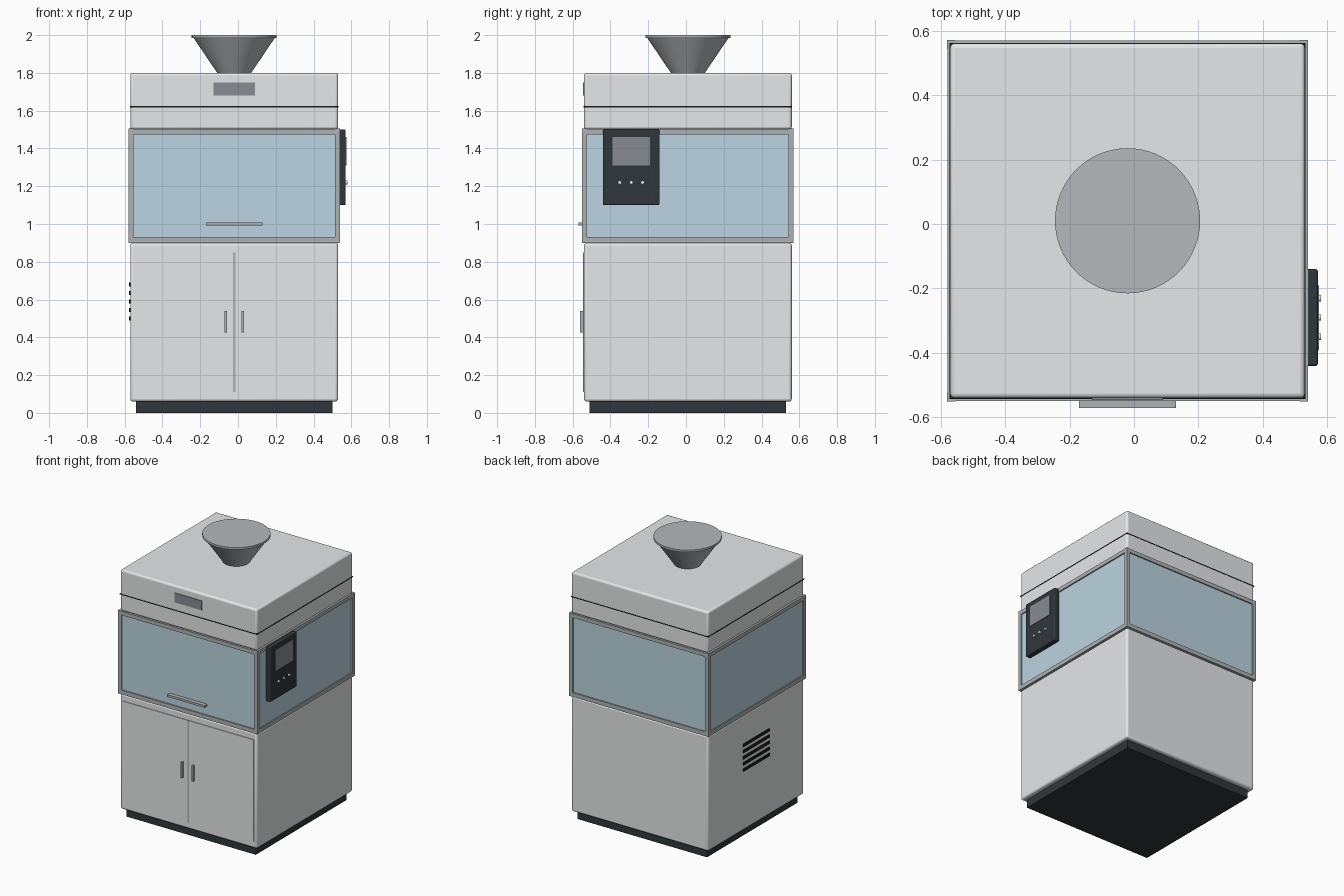
import bpy, math
from mathutils import Vector

if "Cube" in bpy.data.objects:
    bpy.data.objects.remove(bpy.data.objects["Cube"])

CX, CY = -0.02, 0.01   # cabinet axis


def mat(name, rgb):
    m = bpy.data.materials.new(name)
    m.diffuse_color = (*rgb, 1)
    m.use_nodes = True
    m.node_tree.nodes["Principled BSDF"].inputs["Base Color"].default_value = m.diffuse_color
    return m


DARK = mat("dark_grey", (0.028, 0.037, 0.042))
BLACK = mat("black", (0.01, 0.01, 0.012))
GLASS = mat("blue_glass", (0.50, 0.66, 0.75))
PANEL = mat("light_grey", (0.78, 0.80, 0.81))
METAL = mat("metal", (0.42, 0.45, 0.45))
HOPPER = mat("hopper_metal", (0.46, 0.48, 0.50))
SCREEN = mat("screen", (0.25, 0.26, 0.30))


def box(name, x, y, z, m, bevel=0.0):
    """Box from (min, max) ranges."""
    lo, hi = Vector((x[0], y[0], z[0])), Vector((x[1], y[1], z[1]))
    bpy.ops.mesh.primitive_cube_add(size=1, location=(lo + hi) / 2)
    o = bpy.context.object
    o.name = name
    o.scale = hi - lo
    bpy.ops.object.transform_apply(location=False, rotation=False, scale=True)
    o.data.materials.append(m)
    if bevel:
        b = o.modifiers.new("bevel", 'BEVEL')
        b.width, b.segments = bevel, 3
        bpy.ops.object.shade_smooth_by_angle()
    return o


def block(name, half, z, m, bevel=0.0):
    return box(name, (CX - half, CX + half), (CY - half, CY + half), z, m, bevel)


def cyl(name, r1, r2, loc, depth, m, verts=64, rot=(0, 0, 0)):
    bpy.ops.mesh.primitive_cone_add(vertices=verts, radius1=r1, radius2=r2,
                                    depth=depth, location=loc, rotation=rot)
    o = bpy.context.object
    o.name = name
    o.data.materials.append(m)
    bpy.ops.object.shade_smooth_by_angle()
    return o


# Main cabinet stack
block("plinth", 0.52, (0, 0.07), DARK)
block("lower_cabinet", 0.55, (0.06, 0.90), PANEL, 0.014)
block("glass_chamber", 0.55, (0.90, 1.50), GLASS)
block("top_housing", 0.55, (1.50, 1.80), PANEL, 0.014)
block("housing_seam", 0.552, (1.618, 1.624), BLACK)

# Chamber frame: rails and corner posts repeated on four sides
for i, side in enumerate(("front", "right", "back", "left")):
    a = i * math.pi / 2
    c, s = math.cos(a), math.sin(a)
    parts = [("lower_rail", (-0.535, 0.535), (-0.559, -0.532), (0.90, 0.93)),
             ("upper_rail", (-0.535, 0.535), (-0.559, -0.532), (1.475, 1.503)),
             ("corner_post", (-0.56, -0.533), (-0.56, -0.533), (0.90, 1.505))]
    for name, x, y, z in parts:
        o = box(f"{side}_{name}", x, y, z, METAL)
        px, py, pz = o.location
        o.location = (CX + c * px - s * py, CY + s * px + c * py, pz)
        o.rotation_euler.z = a

# Cabinet doors, the strip between them and their handles
for side, s in (("left", -1), ("right", 1)):
    xs = sorted((CX + s * 0.006, CX + s * 0.525))
    box(f"{side}_door", xs, (-0.5445, -0.53), (0.11, 0.85), PANEL)
    hx = CX + s * 0.045
    box(f"{side}_door_handle", (hx - 0.006, hx + 0.006), (-0.56, -0.54),
        (0.425, 0.54), METAL)
box("door_strip", (CX - 0.006, CX + 0.006), (-0.545, -0.53), (0.11, 0.85), METAL)

# Window handle and blank front plate
box("window_handle", (CX - 0.15, CX + 0.15), (-0.57, -0.535), (0.992, 1.008), METAL)
box("front_plate", (CX - 0.11, CX + 0.11), (-0.545, -0.53), (1.68, 1.748), SCREEN)

# Control panel on the right side
box("control_panel", (0.53, 0.57), (-0.44, -0.14), (1.10, 1.50), DARK, 0.006)
box("control_screen", (0.56, 0.574), (-0.39, -0.19), (1.31, 1.46), SCREEN)
for i in range(3):
    cyl(f"control_button_{i + 1}", 0.01, 0.01, (0.57, -0.35 + i * 0.06, 1.22), 0.02,
        PANEL, 16, (0, math.pi / 2, 0))

# Vent slats on the left side
for i in range(5):
    z = 0.50 + i * 0.045
    box(f"vent_slat_{i + 1}", (-0.576, -0.56), (CY - 0.15, CY + 0.15),
        (z - 0.01, z + 0.01), BLACK)

# Feed hopper with capped rim
cyl("hopper_cone", 0.09, 0.215, (CX, CY, 1.8925), 0.185, HOPPER)
cyl("hopper_rim", 0.225, 0.225, (CX, CY, 1.9925), 0.015, HOPPER)
